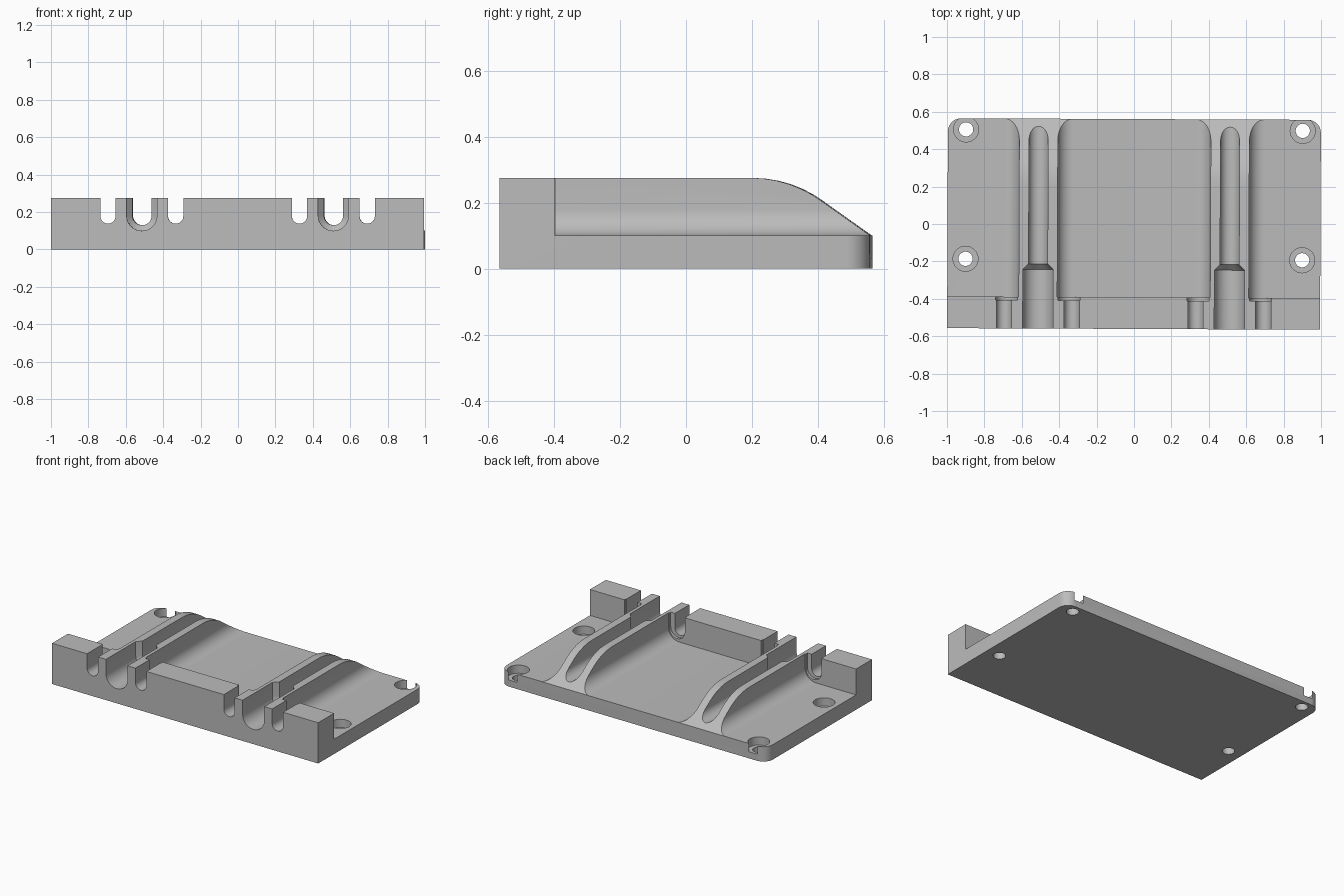
import bpy, bmesh
from math import sin, cos, pi, radians

if "Cube" in bpy.data.objects:
    bpy.data.objects.remove(bpy.data.objects["Cube"])

HX, HY = 0.997, 0.561          # half length, half depth
PLATE, TOP = 0.1, 0.275        # plate and wall heights
WALL_Y = -0.392                # rear face of the front wall
RIB_X, RIB_W, FILLET = 0.512, 0.103, 0.08

grey = bpy.data.materials.new("plain grey")
grey.use_nodes = True
colour = (0.5, 0.5, 0.5, 1)
grey.diffuse_color = colour
grey.node_tree.nodes["Principled BSDF"].inputs["Base Color"].default_value = colour


def loft(name, rings):
    """Closed solid through a list of matching point rings."""
    bm = bmesh.new()
    loops = [[bm.verts.new(p) for p in ring] for ring in rings]
    n = len(loops[0])
    for a, b in zip(loops, loops[1:]):
        for i in range(n):
            j = (i + 1) % n
            bm.faces.new((a[i], a[j], b[j], b[i]))
    bm.faces.new(loops[0])
    bm.faces.new(loops[-1])
    bmesh.ops.recalc_face_normals(bm, faces=bm.faces)
    mesh = bpy.data.meshes.new(name)
    bm.to_mesh(mesh)
    bm.free()
    ob = bpy.data.objects.new(name, mesh)
    mesh.materials.append(grey)
    bpy.context.collection.objects.link(ob)
    return ob


def arc(cx, cy, r, a0, a1, n):
    steps = [radians(a0 + (a1 - a0) * i / n) for i in range(n + 1)]
    return [(cx + r * cos(a), cy + r * sin(a)) for a in steps]


def along_x(name, profile, x0, x1):
    return loft(name, [[(x, y, z) for y, z in profile] for x in (x0, x1)])


def channel(name, x, zc, sections):
    """U-shaped cutter open at the top; sections are (y, radius)."""
    rings = []
    for y, r in sections:
        u = [(x - r, 0.4)] + arc(x, zc, r, 180, 360, 16) + [(x + r, 0.4)]
        rings.append([(px, y, pz) for px, pz in u])
    return loft(name, rings)


def drill(name, x, y, r, z0, z1):
    circle = arc(x, y, r, 0, 352.5, 47)
    return loft(name, [[(px, py, z) for px, py in circle] for z in (z0, z1)])


def combine(target, tool, operation):
    mod = target.modifiers.new(operation.lower(), "BOOLEAN")
    mod.operation = operation
    mod.solver = "EXACT"
    mod.object = tool
    tool.hide_render = True
    bpy.context.view_layer.objects.active = target
    bpy.ops.object.modifier_apply(modifier=mod.name)
    bpy.data.objects.remove(tool)


# Plate with raised front wall, rear corners rounded
body = along_x("mounting_base", [(-HY, 0), (HY, 0), (HY, PLATE), (WALL_Y, PLATE),
                                 (WALL_Y, TOP), (-HY, TOP)], -HX, HX)
bm = bmesh.new()
bm.from_mesh(body.data)
corners = [e for e in bm.edges if all(v.co.y > HY - 0.01 for v in e.verts)
           and abs(e.verts[0].co.z - e.verts[1].co.z) > 0.05]
bmesh.ops.bevel(bm, geom=corners, offset=0.07, segments=10, profile=0.5, affect="EDGES")
bm.to_mesh(body.data)
bm.free()

for side in (-1, 1):
    x = side * RIB_X
    # Filleted rib, trimmed to a curved slope at the rear
    foot = RIB_W + FILLET
    half = [(RIB_W, TOP + 0.1)] + arc(foot, PLATE + FILLET, FILLET, 180, 270, 10)
    half.append((foot - 0.01, PLATE / 2))
    section = half + [(-px, pz) for px, pz in reversed(half)]
    rib = loft("rib", [[(x + px, y, pz) for px, pz in section] for y in (-0.45, 0.7)])
    slope = [(-0.5, 0), (0.5, 0), (HY, PLATE)] + arc(0.2, TOP - 0.36, 0.36, 53, 90, 6) + [(-0.5, TOP)]
    combine(rib, along_x("rib_trim", slope, x - 0.3, x + 0.3), "INTERSECT")
    combine(body, rib, "UNION")

for side in (-1, 1):
    x = side * RIB_X
    # Stepped cable channel along the rib
    combine(body, channel("cable_channel", x, 0.18,
                          [(-0.7, 0.081), (-0.245, 0.081), (-0.215, 0.051), (0.7, 0.051)]), "DIFFERENCE")
    # Strap notches beside it, recessed at the rear of the wall
    for way in (-1, 1):
        notch_x = x + way * 0.181
        combine(body, channel("notch", notch_x, 0.178, [(-0.7, 0.041), (-0.38, 0.041)]), "DIFFERENCE")
        combine(body, channel("notch_recess", notch_x - way * 0.014, 0.178,
                              [(-0.41, 0.059), (-0.38, 0.059)]), "DIFFERENCE")
    # Counterbored screw holes
    for y in (0.502, -0.19):
        combine(body, drill("screw_hole", side * 0.9, y, 0.038, -0.1, 0.3), "DIFFERENCE")
        combine(body, drill("screw_counterbore", side * 0.9, y, 0.067, 0.045, 0.3), "DIFFERENCE")

# Slight turn of the whole part, then smooth curved surfaces only
body.rotation_euler.z = radians(-0.25)
bpy.ops.object.select_all(action="DESELECT")
body.select_set(True)
bpy.context.view_layer.objects.active = body
bpy.ops.object.shade_smooth_by_angle(angle=radians(30))
